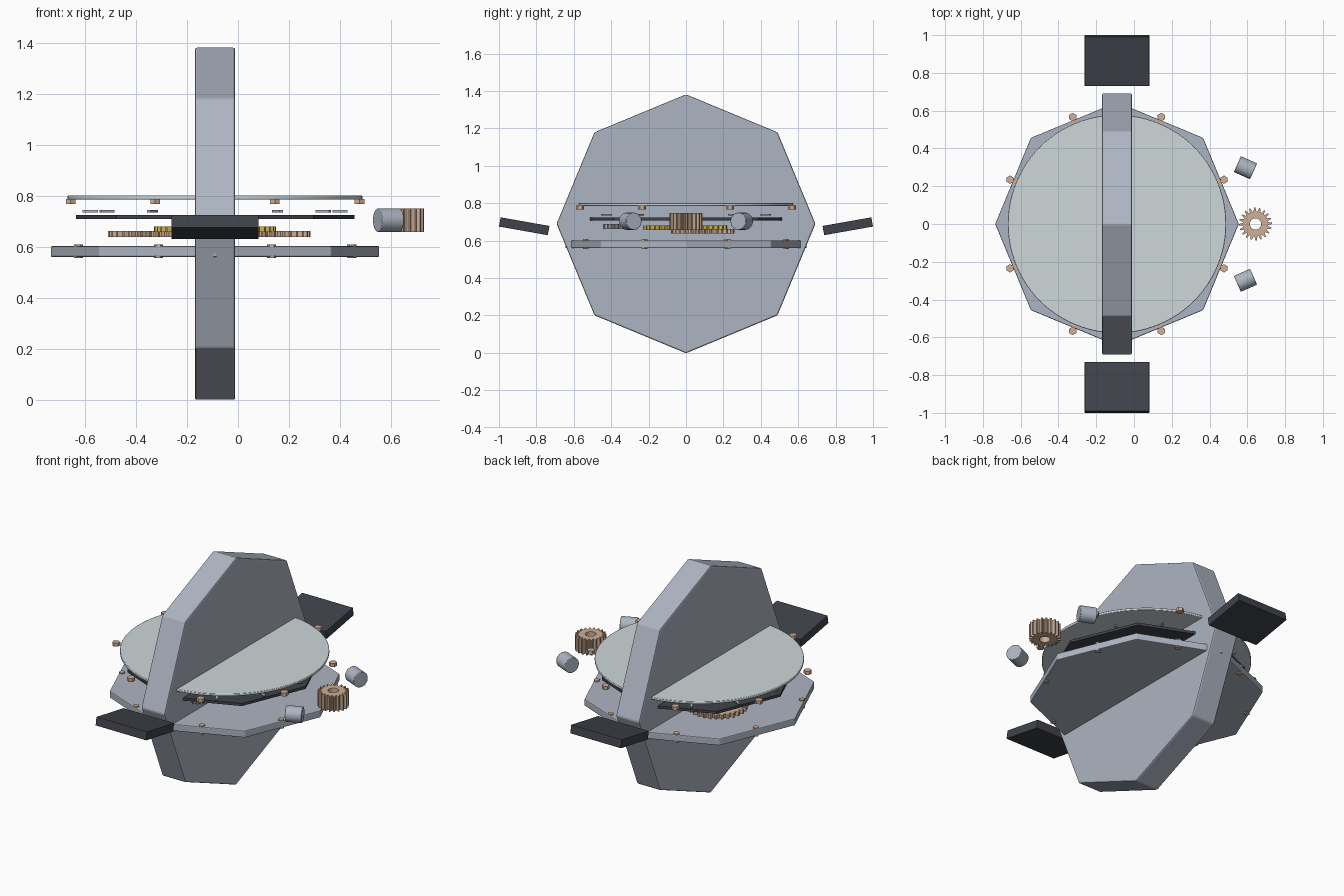
import bpy, bmesh
from math import sin, cos, pi, radians
from mathutils import Matrix, Vector

if "Cube" in bpy.data.objects:
    bpy.data.objects.remove(bpy.data.objects["Cube"])

CX = -0.09  # shared axis of the stacked plates


def material(name, r, g, b):
    m = bpy.data.materials.new(name)
    m.diffuse_color = (r, g, b, 1)
    m.use_nodes = True
    m.node_tree.nodes["Principled BSDF"].inputs["Base Color"].default_value = m.diffuse_color
    return m


STEEL = material("steel", 0.42, 0.46, 0.54)
DARK = material("dark", 0.05, 0.055, 0.07)
COPPER = material("copper", 0.62, 0.43, 0.31)
BRASS = material("brass", 0.62, 0.45, 0.06)
GLASS = material("glass", 0.62, 0.68, 0.70)


def finish(name, bm, matrix, mat, bevel=0, smooth=False):
    bmesh.ops.recalc_face_normals(bm, faces=bm.faces[:])
    mesh = bpy.data.meshes.new(name)
    bm.to_mesh(mesh)
    bm.free()
    ob = bpy.data.objects.new(name, mesh)
    bpy.context.collection.objects.link(ob)
    ob.matrix_world = matrix
    mesh.materials.append(mat)
    if bevel:
        mod = ob.modifiers.new("edge", 'BEVEL')
        mod.width, mod.segments = bevel, 2
    if smooth:
        bpy.ops.object.select_all(action='DESELECT')
        ob.select_set(True)
        bpy.context.view_layer.objects.active = ob
        bpy.ops.object.shade_smooth_by_angle(angle=radians(30))
    return ob


def prism(name, loc, r, h, n, mat, rot=Matrix(), bevel=0, smooth=False):
    """n-sided prism along local z, first corner on local x."""
    bm = bmesh.new()
    ring = [bm.verts.new((r * cos(2 * pi * i / n), r * sin(2 * pi * i / n), -h / 2)) for i in range(n)]
    face = bm.faces.new(ring)
    top = bmesh.ops.extrude_face_region(bm, geom=[face])
    bmesh.ops.translate(bm, vec=(0, 0, h), verts=[g for g in top["geom"] if isinstance(g, bmesh.types.BMVert)])
    return finish(name, bm, Matrix.Translation(loc) @ rot, mat, bevel, smooth)


def box(name, loc, size, mat, rot=Matrix(), bevel=0):
    bm = bmesh.new()
    bmesh.ops.create_cube(bm, size=1, matrix=Matrix.Diagonal((*size, 1)))
    return finish(name, bm, Matrix.Translation(loc) @ rot, mat, bevel)


def gear(name, loc, r, root, hole, h, teeth, mat):
    """Toothed ring with a central bore."""
    bm = bmesh.new()
    n = teeth * 4
    rings = []
    for z in (-h / 2, h / 2):
        for bore in (False, True):
            ring = []
            for i in range(n):
                rad = hole if bore else (r if i % 4 < 2 else root)
                a = 2 * pi * i / n
                ring.append(bm.verts.new((rad * cos(a), rad * sin(a), z)))
            rings.append(ring)
    lo, lo_in, hi, hi_in = rings
    for a, b in ((lo, hi), (hi, hi_in), (hi_in, lo_in), (lo_in, lo)):
        for i in range(n):
            j = (i + 1) % n
            bm.faces.new((a[i], a[j], b[j], b[i]))
    return finish(name, bm, Matrix.Translation(loc), mat)


# Upright octagonal body slab
prism("body", (CX, 0, 0.69), 0.692, 0.158, 8, STEEL, Matrix.Rotation(pi / 2, 4, 'Y'), 0.008)

# Stacked horizontal plates and round cover
prism("lower_plate", (CX, 0, 0.581), 0.645, 0.042, 8, STEEL, bevel=0.005)
prism("inner_plate", (CX, 0, 0.716), 0.546, 0.016, 8, DARK)
prism("cover_disc", (CX, 0, 0.793), 0.578, 0.015, 96, GLASS, bevel=0.003, smooth=True)

# Hex screws around cover and lower plate
for i in range(8):
    a = radians(22.5 + 45 * i)
    prism(f"cover_screw_{i}", (CX + 0.613 * cos(a), 0.613 * sin(a), 0.777), 0.022, 0.021, 6, COPPER,
          Matrix.Rotation(pi / 2, 4, 'Z'))
    for z in (0.603, 0.560):
        prism(f"plate_screw_{i}", (CX + 0.58 * cos(a), 0.58 * sin(a), z), 0.018, 0.010, 6, COPPER)

# Radial markers
for i in range(12):
    a = radians(30 * i)
    box(f"marker_{i}", (CX + 0.49 * cos(a), 0.49 * sin(a), 0.739), (0.06, 0.015, 0.008), STEEL,
        Matrix.Rotation(a, 4, 'Z'))

# Inner gear train
gear("centre_gear", (CX, 0, 0.669), 0.24, 0.222, 0.05, 0.022, 40, BRASS)
gear("left_gear", (-0.34, 0.18, 0.65), 0.17, 0.152, 0.04, 0.025, 30, COPPER)
gear("right_gear", (0.115, 0.09, 0.65), 0.17, 0.152, 0.04, 0.025, 30, COPPER)
gear("small_gear", (0.0, -0.37, 0.676), 0.07, 0.058, 0.018, 0.025, 16, STEEL)

# Side crown, paired pushers and tilted straps
gear("crown", (0.643, 0, 0.703), 0.087, 0.066, 0.03, 0.092, 20, COPPER)
for s in (-1, 1):
    rot = Matrix.Rotation(-s * radians(24), 4, 'Z') @ Matrix.Rotation(pi / 2, 4, 'Y')
    prism(f"pusher_{s}", (0.59, s * 0.298, 0.704), 0.046, 0.094, 32, STEEL, rot, 0.003, True)
    box(f"strap_{s}", (CX, s * 0.865, 0.677), (0.342, 0.265, 0.05), DARK,
        Matrix.Rotation(s * radians(10), 4, 'X'), 0.002)
